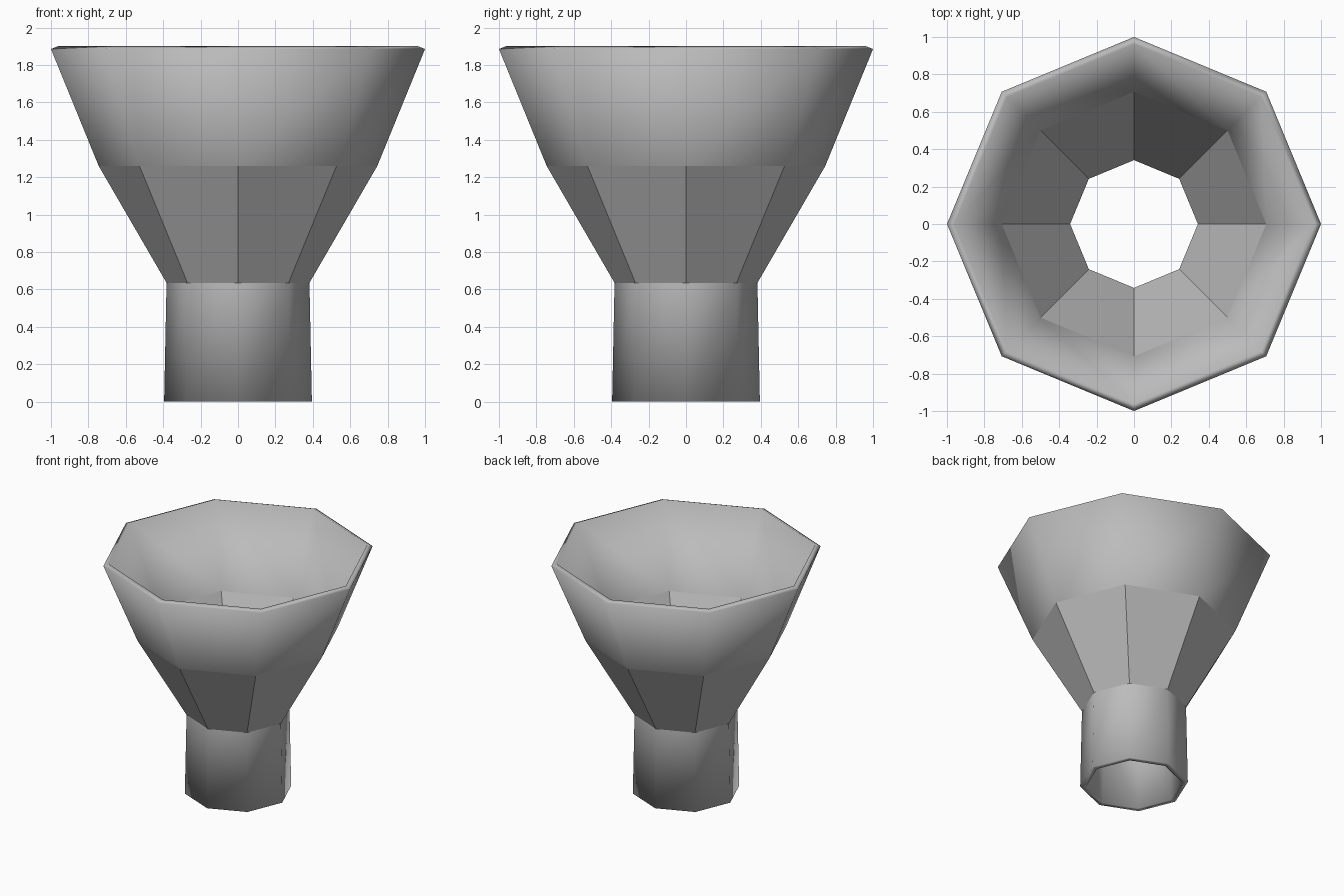
import bpy
import bmesh
from math import cos, sin, pi

cube = bpy.data.objects.get("Cube")
if cube:
    bpy.data.objects.remove(cube, do_unlink=True)

# Single grey material
grey = bpy.data.materials.new("plain grey")
grey.use_nodes = True
colour = (0.5, 0.5, 0.5, 1)
grey.diffuse_color = colour
grey.node_tree.nodes["Principled BSDF"].inputs["Base Color"].default_value = colour

SIDES = 8
# Outer wall as (radius, height): spout foot, neck, cone break, rim
PROFILE = [(0.395, 0.001), (0.382, 0.635), (0.745, 1.26), (1.0, 1.885)]
FLAT_BAND = 1  # the lower cone is faceted, the other bands are smooth

# Octagonal funnel wall
bm = bmesh.new()
rings = []
for radius, height in PROFILE:
    rings.append([bm.verts.new((radius * cos(2 * pi * i / SIDES),
                                radius * sin(2 * pi * i / SIDES), height))
                  for i in range(SIDES)])
for band, (low, high) in enumerate(zip(rings, rings[1:])):
    for i in range(SIDES):
        j = (i + 1) % SIDES
        face = bm.faces.new((low[i], low[j], high[j], high[i]))
        face.smooth = band != FLAT_BAND
mesh = bpy.data.meshes.new("funnel")
bm.to_mesh(mesh)
bm.free()
mesh.materials.append(grey)
funnel = bpy.data.objects.new("funnel", mesh)
bpy.context.collection.objects.link(funnel)

# Thin wall, closed at the rim and foot
shell = funnel.modifiers.new("wall thickness", "SOLIDIFY")
shell.thickness = 0.042
shell.offset = -1
